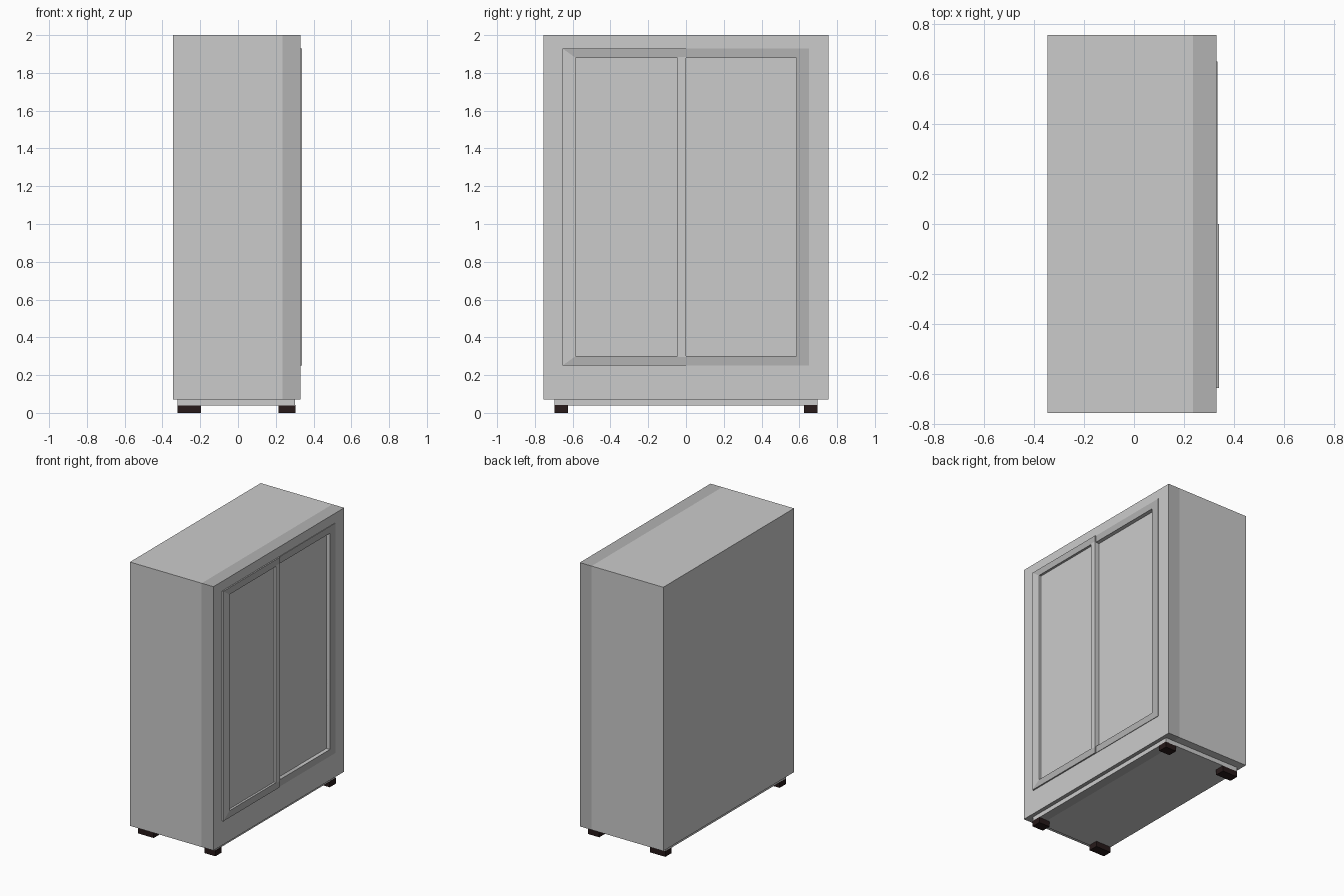
import bpy, bmesh

if "Cube" in bpy.data.objects:
    bpy.data.objects.remove(bpy.data.objects["Cube"])


def material(name, rgb):
    m = bpy.data.materials.new(name)
    m.diffuse_color = (*rgb, 1)
    m.use_nodes = True
    m.node_tree.nodes["Principled BSDF"].inputs["Base Color"].default_value = m.diffuse_color
    return m


LIGHT = material("light_grey", (0.8, 0.8, 0.8))
DARK = material("dark_grey", (0.45, 0.45, 0.45))
BLACK = material("foot_black", (0.02, 0.01, 0.01))


def finish(name, bm, mats, dark_test=None):
    """Turn a bmesh into an object; faces passing dark_test use the second material."""
    bmesh.ops.recalc_face_normals(bm, faces=bm.faces)
    if dark_test:
        for f in bm.faces:
            if dark_test(f):
                f.material_index = 1
    me = bpy.data.meshes.new(name)
    bm.to_mesh(me)
    bm.free()
    ob = bpy.data.objects.new(name, me)
    for m in mats:
        me.materials.append(m)
    bpy.context.collection.objects.link(ob)
    return ob


def prism(name, pts, x0, x1, mat):
    """Extrude a (y, z) outline from x0 to x1."""
    bm = bmesh.new()
    face = bm.faces.new([bm.verts.new((x0, y, z)) for y, z in pts])
    geo = bmesh.ops.extrude_face_region(bm, geom=[face])["geom"]
    bmesh.ops.translate(bm, vec=(x1 - x0, 0, 0),
                        verts=[g for g in geo if isinstance(g, bmesh.types.BMVert)])
    if len(bm.faces) == len(pts) + 1:
        bm.faces.new([bm.verts[i] for i in range(len(pts))])
    return finish(name, bm, [mat])


def rect(y0, y1, z0, z1):
    return [(y0, z0), (y1, z0), (y1, z1), (y0, z1)]


def ring(name, outer, inner, x0, x1, mats, dark_test):
    """Rectangular frame with an open middle."""
    bm = bmesh.new()
    loops = [[bm.verts.new((x, y, z)) for y, z in pts]
             for x, pts in ((x0, outer), (x1, outer), (x1, inner), (x0, inner))]
    for a, b in zip(loops, loops[1:] + loops[:1]):
        for i in range(4):
            j = (i + 1) % 4
            bm.faces.new((a[i], a[j], b[j], b[i]))
    return finish(name, bm, mats, dark_test)


# Main cabinet shell and the dark-edged front surround
outline = rect(-0.755, 0.755, 0.072, 2.0)
opening = rect(-0.585, 0.585, 0.30, 1.88)
prism("cabinet_body", outline, -0.345, 0.235, LIGHT)
ring("front_surround", outline, opening, 0.235, 0.33, [LIGHT, DARK],
     lambda f: abs(f.normal.x) < 0.5
     and (abs(f.calc_center_median().y) > 0.7 or not 0.2 < f.calc_center_median().z < 1.95))

# Plinth, with a dark strip below the front
prism("plinth", rect(-0.695, 0.695, 0.04, 0.075), -0.32, 0.235, LIGHT)
front_plinth = bmesh.new()
bmesh.ops.create_cube(front_plinth, size=1)
bmesh.ops.scale(front_plinth, vec=(0.067, 1.39, 0.035), verts=front_plinth.verts)
bmesh.ops.translate(front_plinth, vec=(0.2685, 0, 0.0575), verts=front_plinth.verts)
finish("front_plinth", front_plinth, [LIGHT, DARK], lambda f: f.normal.z < -0.5)

# Four feet
for side, s in (("left", -1), ("right", 1)):
    y0, y1 = sorted((s * 0.625, s * 0.695))
    for end, x0, x1 in (("back", -0.32, -0.195), ("front", 0.215, 0.304)):
        prism(f"{end}_{side}_foot", rect(y0, y1, 0, 0.042), x0, x1, BLACK)

# Recessed door panels; the left one slides in front of the right one
prism("left_door_panel", rect(-0.585, -0.02, 0.30, 1.88), 0.235, 0.323, LIGHT)
prism("right_door_panel", rect(-0.02, 0.585, 0.30, 1.88), 0.235, 0.305, LIGHT)

# Left door frame: light stiles, dark rails with a mitre on the outer corners
prism("left_door_outer_stile",
      [(-0.655, 0.25), (-0.585, 0.30), (-0.585, 1.88), (-0.655, 1.93)], 0.32, 0.34, LIGHT)
prism("left_door_centre_stile", rect(-0.045, 0, 0.295, 1.885), 0.30, 0.34, LIGHT)
for name, zo, zi, zc in (("top", 1.93, 1.88, 1.885), ("bottom", 0.25, 0.30, 0.295)):
    prism(f"left_door_{name}_rail",
          [(-0.655, zo), (0, zo), (0, zc), (-0.045, zc), (-0.045, zi), (-0.585, zi)],
          0.32, 0.34, DARK)

# Right door frame: one dark U-shaped piece
prism("right_door_frame",
      [(0, 0.25), (0.65, 0.25), (0.65, 1.93), (0, 1.93),
       (0, 1.88), (0.585, 1.88), (0.585, 0.30), (0, 0.30)], 0.31, 0.334, DARK)
